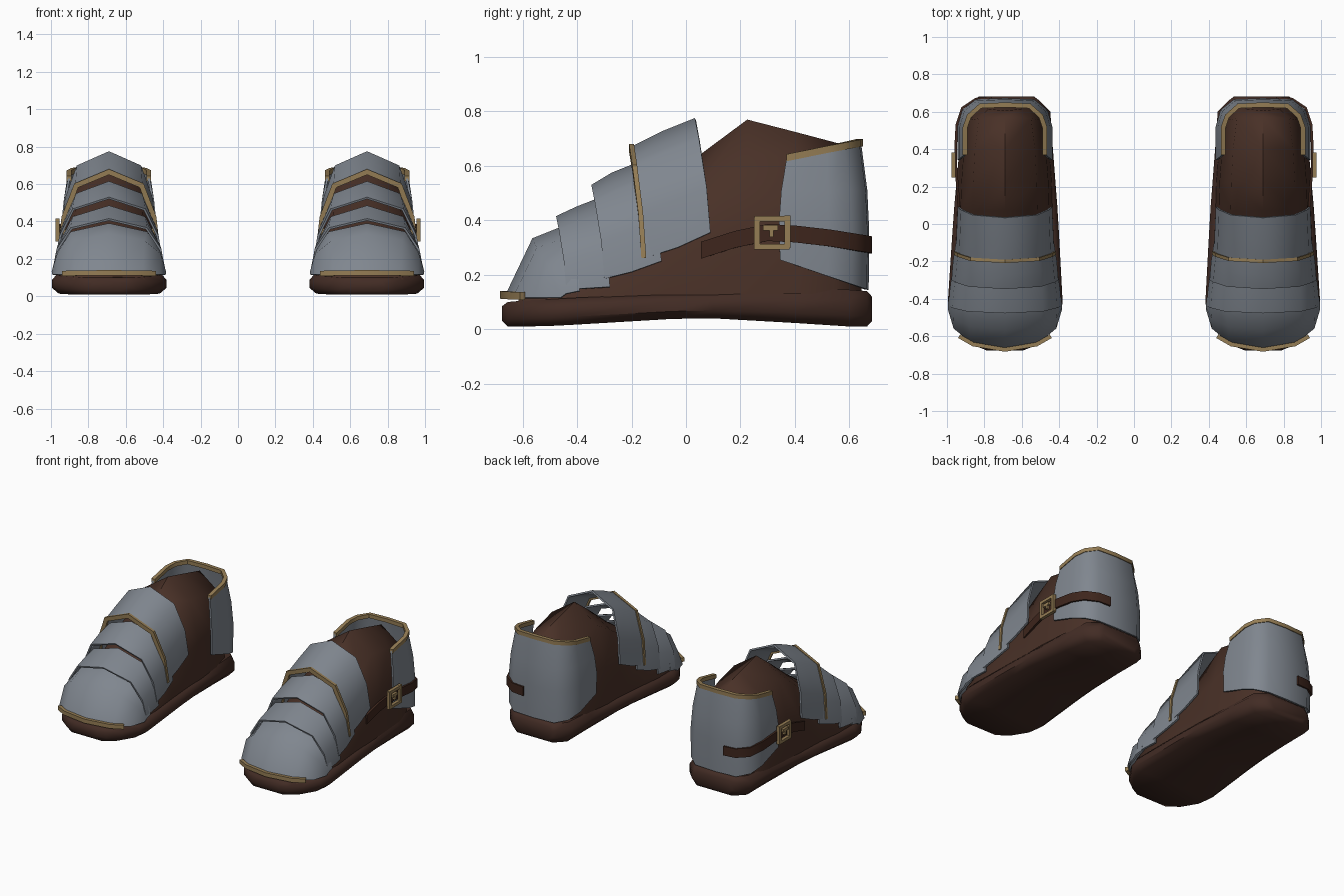
import bpy, bmesh, math
from mathutils import Vector

if "Cube" in bpy.data.objects:
    bpy.data.objects.remove(bpy.data.objects["Cube"])

CX = 0.69  # sideways offset of each boot


def material(name, rgb):
    m = bpy.data.materials.new(name)
    m.diffuse_color = (*rgb, 1)
    m.use_nodes = True
    m.node_tree.nodes["Principled BSDF"].inputs["Base Color"].default_value = m.diffuse_color
    return m


STEEL = material("steel grey", (0.215, 0.24, 0.275))
LEATHER = material("brown leather", (0.066, 0.030, 0.020))
SOLE = material("dark brown sole", (0.055, 0.025, 0.018))
STRAP = material("strap brown", (0.048, 0.019, 0.012))
BRASS = material("brass", (0.30, 0.205, 0.09))


def finish(bm, name, mat, thickness=0, angle=50):
    """Turn a bmesh of the right boot into an object, mirrored to the left."""
    for v in bm.verts:
        v.co.x += CX
    bmesh.ops.recalc_face_normals(bm, faces=bm.faces)
    me = bpy.data.meshes.new(name)
    bm.to_mesh(me)
    bm.free()
    me.materials.append(mat)
    ob = bpy.data.objects.new(name, me)
    bpy.context.collection.objects.link(ob)
    bpy.ops.object.select_all(action='DESELECT')
    ob.select_set(True)
    bpy.context.view_layer.objects.active = ob
    if thickness:
        s = ob.modifiers.new("thickness", 'SOLIDIFY')
        s.thickness = thickness
        s.offset = 0
        bpy.ops.object.modifier_apply(modifier=s.name)
    bpy.ops.object.shade_smooth_by_angle(angle=math.radians(angle))
    ob.modifiers.new("pair", 'MIRROR').use_mirror_merge = False
    return ob


def loft(rings, name, mat, closed=False, caps=False, thickness=0, angle=50):
    bm = bmesh.new()
    vs = [[bm.verts.new(p) for p in r] for r in rings]
    n = len(rings[0])
    for a, b in zip(vs, vs[1:]):
        for i in range(n if closed else n - 1):
            j = (i + 1) % n
            bm.faces.new((a[i], a[j], b[j], b[i]))
    if caps:
        bm.faces.new(vs[0])
        bm.faces.new(vs[-1])
    return finish(bm, name, mat, thickness, angle)


def both(half):
    """Points from the +x side to the centre, continued on the -x side."""
    return half + [(-x, y, z) for x, y, z in reversed(half[:-1])]


def arch(yt, zt, yb, zb, w):
    prof = [(1, 0), (0.93, 0.4), (0.68, 0.82), (0, 1)]
    return both([(u * w, yb + (yt - yb) * v ** 1.5, zb + (zt - zb) * v) for u, v in prof])


def band(path, axis, width, thick, name, mat):
    """Flat strip of rectangular section along a path."""
    axis = Vector(axis)
    pts = [Vector(p) for p in path]
    rings = []
    for i, p in enumerate(pts):
        t = pts[min(i + 1, len(pts) - 1)] - pts[max(i - 1, 0)]
        o = t.cross(axis).normalized() * thick / 2
        a = axis * width / 2
        rings.append([p + o + a, p + o - a, p - o - a, p - o + a])
    return loft(rings, name, mat, closed=True, caps=True, angle=40)


# Sole: octagonal sections from toe to heel (y, half width, bottom, top)
sole = [(-0.675, 0.10, 0.03, 0.085), (-0.655, 0.15, 0.01, 0.10), (-0.60, 0.225, 0.01, 0.105),
        (-0.50, 0.29, 0.012, 0.11), (-0.42, 0.307, 0.016, 0.115), (-0.05, 0.285, 0.038, 0.13),
        (0.10, 0.275, 0.04, 0.135), (0.40, 0.25, 0.023, 0.145), (0.60, 0.235, 0.01, 0.145),
        (0.665, 0.17, 0.01, 0.14), (0.683, 0.145, 0.03, 0.12)]
rings = []
for y, w, b, t in sole:
    h = t - b
    half = [(w - 0.035, b), (w, b + h * 0.3), (w, b + h * 0.72), (w - 0.025, t)]
    dx = -0.006 * (y + 0.68)
    rings.append([(x + dx, y, z) for x, z in half] + [(-x + dx, y, z) for x, z in reversed(half)])
loft(rings, "sole", SOLE, closed=True, caps=True)

# Leather upper
loft([arch(-0.60, 0.13, -0.62, 0.09, 0.19), arch(-0.50, 0.23, -0.50, 0.10, 0.265),
      arch(-0.30, 0.38, -0.30, 0.11, 0.275), arch(-0.10, 0.52, -0.10, 0.12, 0.262),
      arch(0.07, 0.655, 0.07, 0.125, 0.255), arch(0.225, 0.77, 0.22, 0.13, 0.25),
      arch(0.40, 0.725, 0.42, 0.13, 0.235), arch(0.57, 0.68, 0.55, 0.13, 0.205),
      arch(0.605, 0.60, 0.645, 0.13, 0.13)], "leather_upper", LEATHER, caps=True)

# Overlapping foot plates
toe_edge = both([(0.298, -0.46, 0.115), (0.27, -0.555, 0.115), (0.18, -0.63, 0.115), (0, -0.662, 0.115)])
toe_dome = both([(0.30, -0.44, 0.13), (0.272, -0.50, 0.225), (0.185, -0.545, 0.295), (0, -0.56, 0.33)])
loft([toe_edge, toe_dome, arch(-0.42, 0.385, -0.39, 0.14, 0.295)], "toe_plate", STEEL, thickness=0.012)
trim_front = arch(-0.20, 0.665, -0.155, 0.26, 0.257)
plates = {
    "lower_plate": [arch(-0.475, 0.41, -0.44, 0.145, 0.295), arch(-0.40, 0.445, -0.36, 0.15, 0.29),
                    arch(-0.31, 0.48, -0.28, 0.155, 0.28)],
    "middle_plate": [arch(-0.345, 0.525, -0.30, 0.185, 0.28), arch(-0.27, 0.57, -0.20, 0.21, 0.272),
                     arch(-0.17, 0.61, -0.09, 0.25, 0.255)],
    "upper_plate": [trim_front, arch(-0.09, 0.72, -0.03, 0.30, 0.252),
                    arch(0.035, 0.77, 0.09, 0.355, 0.247)],
}
for name, rings in plates.items():
    loft(rings, name, STEEL, thickness=0.012)


# Heel guard: U-shaped rings, sloping from front edge to rear
def heel_ring(w, front, rear, zf, zr):
    half = [(w, front), (w * 1.0, front + (rear - front) * 0.55),
            (w * 0.90, rear - 0.06), (w * 0.62, rear - 0.006), (0, rear)]
    return both([(x, y, zf + (zr - zf) * (y - front) / (rear - front)) for x, y in half])


heel_top = heel_ring(0.213, 0.37, 0.637, 0.63, 0.685)
loft([heel_ring(0.247, 0.345, 0.665, 0.255, 0.145), heel_ring(0.247, 0.342, 0.667, 0.40, 0.36),
      heel_ring(0.236, 0.35, 0.66, 0.51, 0.51), heel_top], "heel_guard", STEEL, thickness=0.012)

# Brass trims
band(heel_top, (0, 0, 1), 0.026, 0.026, "heel_trim", BRASS)
band(trim_front, (0, 1, 0), 0.018, 0.03, "upper_plate_trim", BRASS)
band(both([(0.245, -0.60, 0.122), (0.17, -0.643, 0.124), (0, -0.672, 0.126)]),
     (0, 0, 1), 0.028, 0.022, "toe_trim", BRASS)

# Strap around the outer side of the heel
band([(0.245, 0.055, 0.29), (0.252, 0.18, 0.33), (0.262, 0.30, 0.355), (0.264, 0.40, 0.35),
      (0.257, 0.53, 0.335), (0.228, 0.62, 0.32), (0.155, 0.668, 0.312), (0.07, 0.676, 0.31)],
     (0, 0, 1), 0.062, 0.014, "strap", STRAP)

# Buckle: four bars and a prong (y, z, length y, length z)
bm = bmesh.new()
for y, z, ly, lz in [(0.26, 0.352, 0.022, 0.118), (0.372, 0.358, 0.022, 0.118),
                     (0.316, 0.303, 0.13, 0.02), (0.316, 0.406, 0.13, 0.02),
                     (0.31, 0.372, 0.055, 0.02), (0.314, 0.354, 0.016, 0.03)]:
    for v in bmesh.ops.create_cube(bm, size=1)["verts"]:
        v.co = Vector((0.276 + v.co.x * 0.022, y + v.co.y * ly, z + v.co.z * lz))
finish(bm, "buckle", BRASS, angle=30)
